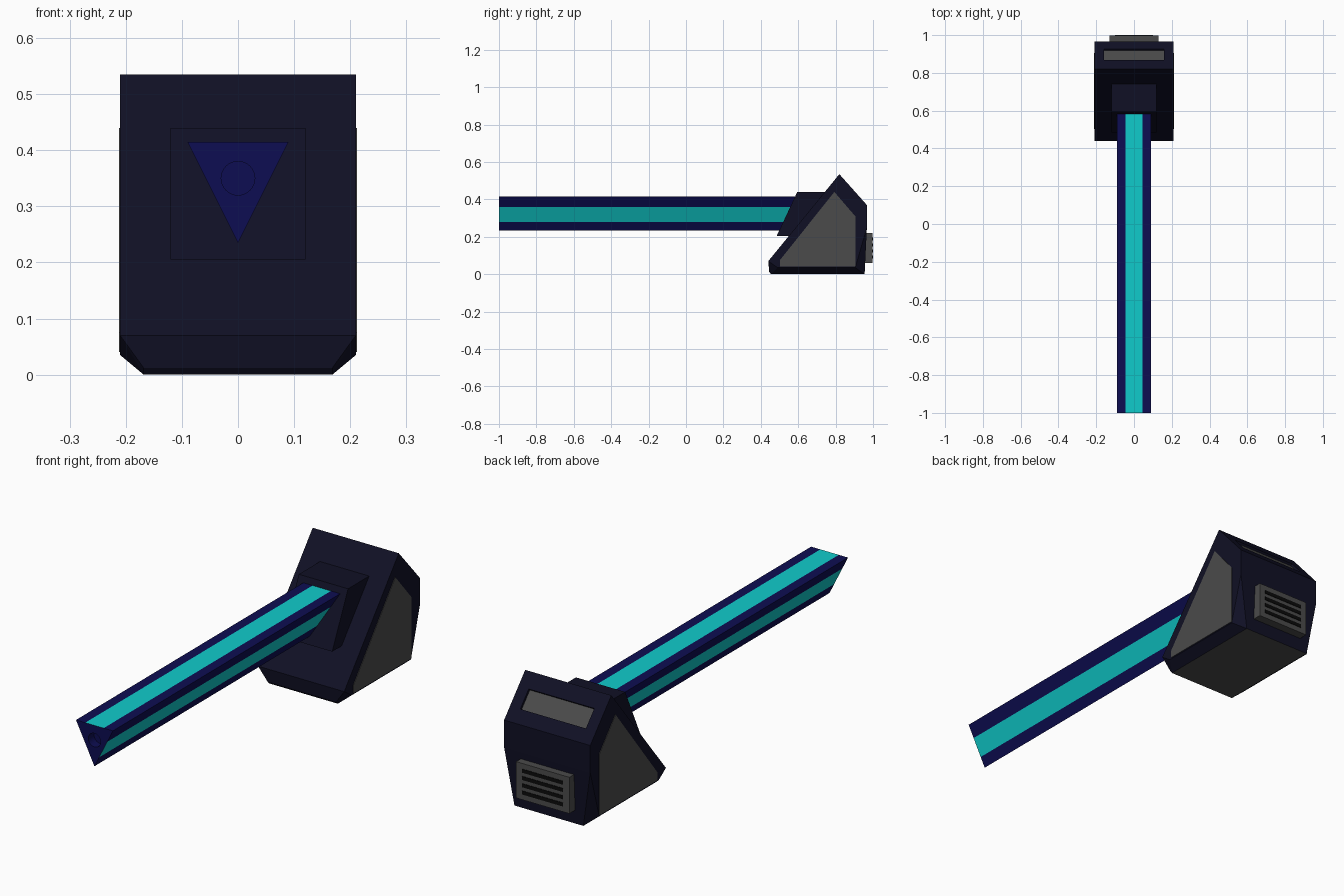
import bpy, bmesh
from math import pi, radians
from mathutils import Matrix, Vector

old = bpy.data.objects.get("Cube")
if old:
    bpy.data.objects.remove(old)


def material(name, color):
    m = bpy.data.materials.new(name)
    m.use_nodes = True
    m.diffuse_color = (*color, 1)
    bsdf = next(n for n in m.node_tree.nodes if n.type == 'BSDF_PRINCIPLED')
    bsdf.inputs["Base Color"].default_value = (*color, 1)
    return m


NAVY = material("dark_navy", (0.005, 0.005, 0.018))
BLUE = material("deep_blue", (0.004, 0.004, 0.085))
CYAN = material("cyan_strip", (0.005, 0.6, 0.6))
GREY = material("dark_grey", (0.07, 0.07, 0.07))
BLACK = material("slot_black", (0.003, 0.003, 0.003))


def finish(bm, name, *mats):
    bmesh.ops.recalc_face_normals(bm, faces=bm.faces)
    me = bpy.data.meshes.new(name)
    bm.to_mesh(me)
    bm.free()
    for m in mats:
        me.materials.append(m)
    ob = bpy.data.objects.new(name, me)
    bpy.context.collection.objects.link(ob)
    return ob


def prism(points, offset):
    """Closed prism from a planar 3D outline swept along an offset."""
    bm = bmesh.new()
    base = bm.faces.new([bm.verts.new(p) for p in points])
    geom = bmesh.ops.extrude_face_region(bm, geom=[base], use_keep_orig=True)
    verts = [v for v in geom["geom"] if isinstance(v, bmesh.types.BMVert)]
    bmesh.ops.translate(bm, vec=offset, verts=verts)
    bmesh.ops.recalc_face_normals(bm, faces=bm.faces)
    return bm


def box(name, x, y, z, mat):
    outline = [(-x, y[0], z[0]), (x, y[0], z[0]), (x, y[0], z[1]), (-x, y[0], z[1])]
    return finish(prism(outline, (0, y[1] - y[0], 0)), name, mat)


# Wedge housing: full-width side outline plus a narrower base
W, B = 0.21, 0.168
side = [(.44, .07), (.82, .535), (.967, .37), (.967, .25), (.905, .035), (.49, .035)]
base = [(.445, .012), (.455, 0), (.955, 0)]
bm = bmesh.new()
for half, outline in ((W, side), (B, base)):
    for y, z in outline:
        for s in (-1, 1):
            bm.verts.new((s * half, y, z))
bmesh.ops.convex_hull(bm, input=bm.verts)
bmesh.ops.dissolve_limit(bm, angle_limit=radians(1), verts=bm.verts, edges=bm.edges)
bmesh.ops.recalc_face_normals(bm, faces=bm.faces)
bm.normal_update()
for f in bm.faces:
    f.material_index = 1 if f.normal.z < -0.98 else 0

# Recessed grey window in the rear slope
ridge, eave = Vector((0, .82, .535)), Vector((0, .967, .37))
slope = next(f for f in bm.faces if f.normal.z > 0.3 and f.normal.y > 0.3)
bmesh.ops.inset_individual(bm, faces=[slope], thickness=0.05)
middle = slope.calc_center_median().y
for v in slope.verts:
    p = ridge.lerp(eave, 0.32 if v.co.y < middle else 0.72)
    v.co = (0.16 if v.co.x > 0 else -0.16, p.y, p.z)
bm.normal_update()
bmesh.ops.inset_individual(bm, faces=[slope], thickness=0.001, depth=-0.01)
slope.material_index = 1
finish(bm, "housing", NAVY, GREY)

# Grey panels on both sides of the housing
panel = [(.502, .04), (.502, .075), (.793, .44), (.905, .31), (.905, .04)]
for s, name in ((1, "left_side_panel"), (-1, "right_side_panel")):
    outline = [(s * (W - .002), y, z) for y, z in panel]
    finish(prism(outline, (s * .004, 0, 0)), name, GREY)

# Collar that joins the bar to the housing
collar = [(.485, .205), (.595, .44), (.75, .44), (.75, .205)]
finish(prism([(-.12, y, z) for y, z in collar], (.24, 0, 0)), "collar", NAVY)

# Triangular bar with a glowing strip on each of its three faces
corners = [Vector((-.09, -1, .415)), Vector((.09, -1, .415)), Vector((0, -1, .235))]
cuts = ((.25, .75), (.31, .75), (.25, .69))
outline = []
for i, a in enumerate(corners):
    b = corners[(i + 1) % 3]
    outline += [a] + [a.lerp(b, t) for t in cuts[i]]
bm = prism(outline, (0, 1.62, 0))
for f in bm.faces:
    c = f.calc_center_median()
    if abs(f.normal.y) < 0.5:
        on_top = f.normal.z > 0.9
        f.material_index = int(abs(c.x) < .02 if on_top else .28 < c.z < .36)
bar = finish(bm, "bar", BLUE, CYAN)

# Round bore in the front end of the bar
bm = bmesh.new()
bmesh.ops.create_cone(bm, cap_ends=True, segments=32, radius1=.03, radius2=.03, depth=.08,
                      matrix=Matrix.Translation((0, -1, .35)) @ Matrix.Rotation(pi / 2, 4, 'X'))
cutter = finish(bm, "bore_cutter", BLUE)
cutter.hide_render = True
cutter.hide_set(True)
bore = bar.modifiers.new("bore", 'BOOLEAN')
bore.operation = 'DIFFERENCE'
bore.solver = 'EXACT'
bore.object = cutter
bpy.context.view_layer.objects.active = bar
bpy.ops.object.modifier_apply(modifier=bore.name)
bpy.data.objects.remove(cutter)

# Rear vent with horizontal slots
box("vent", .13, (.94, .998), (.06, .22), GREY)
for i in range(4):
    z = .14 + (i - 1.5) * .032
    box(f"vent_slot_{i + 1}", .1, (.994, 1.0), (z - .008, z + .008), BLACK)
